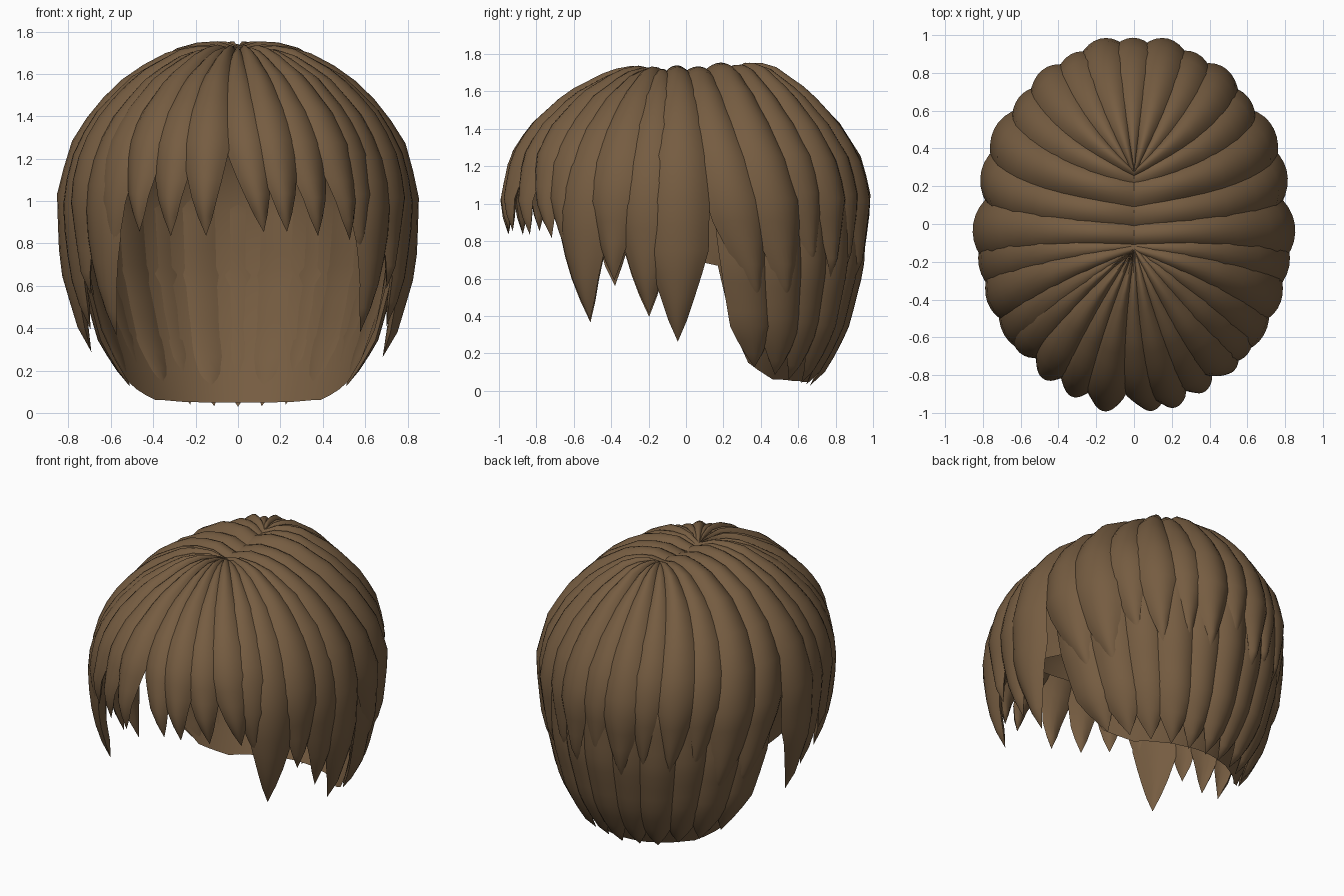
import bpy, bmesh, math, random
from mathutils import Vector

if "Cube" in bpy.data.objects:
    bpy.data.objects.remove(bpy.data.objects["Cube"])

random.seed(4)
brown = bpy.data.materials.new("hair brown")
brown.diffuse_color = (0.18, 0.108, 0.053, 1)
brown.use_nodes = True
brown.node_tree.nodes["Principled BSDF"].inputs["Base Color"].default_value = brown.diffuse_color

# Head profile from crown to nape: (fraction of full radius, height)
PROFILE = [(0, 1.68), (.15, 1.705), (.35, 1.665), (.6, 1.56), (.8, 1.405), (.93, 1.24),
           (1, 1.02), (.98, .65), (.9, .35), (.78, .1), (.72, .02)]
RX, RY_BACK, RY_FRONT = .80, .955, .98


def lerp_table(table, t):
    for (a, b), (c, d) in zip(table, table[1:]):
        if t <= c:
            return b + (d - b) * max(0, t - a) / (c - a)
    return table[-1][1]


def path(z_start, z_end, n):
    """Evenly spaced (f, z, distance left) along the profile between two heights."""
    fine = []
    for (f0, z0), (f1, z1) in zip(PROFILE, PROFILE[1:]):
        fine += [(f0 + (f1 - f0) * i / 20, z0 + (z1 - z0) * i / 20) for i in range(20)]
    fine.append(PROFILE[-1])
    fine = [p for p in fine if p[1] >= z_end and (p[1] <= z_start or z_start > 1.6)]
    dist = [0]
    for a, b in zip(fine, fine[1:]):
        dist.append(dist[-1] + math.hypot((b[0] - a[0]) * .9, b[1] - a[1]))
    out = []
    for i in range(n + 1):
        d = dist[-1] * i / n
        f = lerp_table([(k, p[0]) for k, p in zip(dist, fine)], d)
        z = lerp_table([(k, p[1]) for k, p in zip(dist, fine)], d)
        out.append((f, z, dist[-1] - d))
    return out


def surface(phi, f, z, root_y, off):
    """Point on the head, pushed outwards by off."""
    a = math.radians(phi)
    s = math.sin(a)
    x, y = RX * f * math.cos(a), (RY_BACK if s > 0 else RY_FRONT) * f * s
    if z > 1.02:
        y += root_y * (1 - f) ** 1.6
        z += .03 * min(1, max(0, (y + .1) / .3)) * (1 - f) ** 2
        z -= .01 * min(1, max(0, (-y - .1) / .3)) * (z - 1.02) / .7
    n = Vector((x, y, max(0, z - .8))).normalized()
    return Vector((x, y, z)) + n * off


def lock(bm, side, phi0, phi1, z_tip, root_y, root_w=.02, half=10, z_start=2,
         off=0, bulge=.06, taper=.5, n=16, inner=.045):
    """One pointed lock, puffed outside and more gently inside."""
    section = [(i / 4, True) for i in range(-4, 5)] + [(.5, False), (0, False), (-.5, False)]
    rings = []
    for i, (f, z, left) in enumerate(path(z_start, z_tip, n)):
        t = i / n
        w = min(1, (left / taper) ** .8)
        grow = (.25 + .75 * w) * min(1, .35 + 4 * t) * (w > 0)
        phi = phi0 + (phi1 - phi0) * t ** 2
        ring = []
        for u, outer in section:
            o = off - .015 + (bulge if outer else -inner) * grow * (1 - u * u)
            p = surface(phi + u * half * w, f, z, root_y + u * root_w, o)
            ring.append(bm.verts.new((p.x * side, p.y, p.z)))
        rings.append(ring)
    m = len(section)
    for a, b in zip(rings, rings[1:]):
        for k in range(m):
            bm.faces.new((a[k], a[(k + 1) % m], b[(k + 1) % m], b[k]))
    bm.faces.new(rings[0])


def finish(bm, name, angle=50):
    bmesh.ops.remove_doubles(bm, verts=bm.verts, dist=.0005)
    bmesh.ops.recalc_face_normals(bm, faces=bm.faces)
    me = bpy.data.meshes.new(name)
    bm.to_mesh(me)
    bm.free()
    me.materials.append(brown)
    ob = bpy.data.objects.new(name, me)
    bpy.context.collection.objects.link(ob)
    bpy.ops.object.select_all(action='DESELECT')
    ob.select_set(True)
    bpy.context.view_layer.objects.active = ob
    bpy.ops.object.shade_smooth_by_angle(angle=math.radians(angle))


# Fringe, swept slightly to the right: start azimuth, end azimuth, tip height
bm = bmesh.new()
for i, (p0, p1, z) in enumerate([(-139, -139, .70), (-127, -126, .84), (-115, -114, .83),
                                 (-103, -101, .82), (-91, -81, .84), (-79, -73, .84),
                                 (-68, -61, .82), (-57, -48, .80), (-45, -42, .73)]):
    lock(bm, 1, p0, p1, z, -.13, off=.012 * (i % 2))
finish(bm, "fringe_locks")

# Mirrored locks: start azimuth, end azimuth, tip height, root y, root width
sides = [(-34, -36, .38, -.13, .02), (-23, -24, .58, -.13, .02), (-12, -13, .40, -.12, .02),
         (-2, -3, .26, -.06, .05), (8, 26, .45, .05, .07), (23, 37, .45, .16, .07)]
back = [(37, 47, .65, .24, .05), (51, 57, .60, .27, .02), (64, 68, .63, .27, .02),
        (77, 78, .58, .27, .02)]
for name, group in (("side_locks", sides), ("back_locks", back)):
    bm = bmesh.new()
    for i, (p0, p1, z, ry, rw) in enumerate(group):
        for side in (1, -1):
            lock(bm, side, p0, p1, z + random.uniform(-.03, .03) * (side < 0), ry, rw,
                 off=.012 * (i % 2))
    if group is back:
        lock(bm, 1, 91, 90, .63, .27)
    finish(bm, name)

# Lower layer at the nape
bm = bmesh.new()
for i in range(11):
    phi = 18 + 14.4 * i
    edge = abs(phi - 90) / 72
    lock(bm, 1, phi, 90 + (phi - 90) * .82, .025 + .09 * edge ** 2, 0, half=9, z_start=1.2,
         off=-.025 + .01 * (i % 2), bulge=.045, taper=.22, n=14, inner=.03)
finish(bm, "nape_locks")

# Scalp cap under the locks, open at the face
hairline = [(-1, 1.28), (-.6, 1.2), (-.4, .95), (-.2, .8), (0, .7), (.22, .66), (.3, .35),
            (.45, .15), (.7, .06), (1, .045)]
bm = bmesh.new()
cols, rows = 64, 14
grid = []
for c in range(cols):
    phi = 360 * c / cols
    zb = lerp_table(hairline, math.sin(math.radians(phi)))
    grid.append([bm.verts.new(surface(phi, f, z, .07, -.055)) for f, z, _ in path(2, zb, rows)])
for c in range(cols):
    a, b = grid[c], grid[(c + 1) % cols]
    for r in range(rows):
        bm.faces.new((a[r], b[r], b[r + 1], a[r + 1]))
finish(bm, "scalp_cap")
